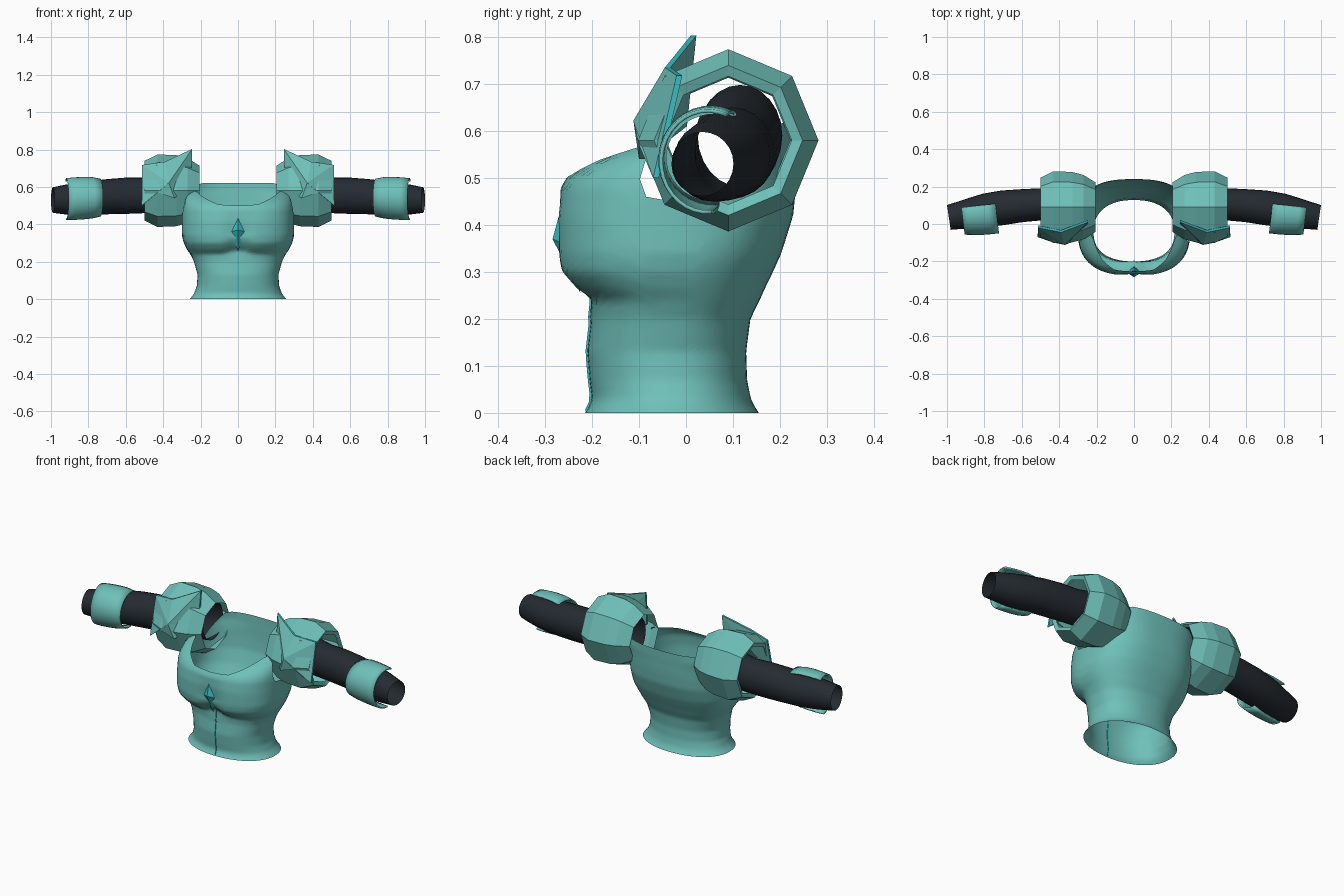
import bpy, math

if "Cube" in bpy.data.objects:
    bpy.data.objects.remove(bpy.data.objects["Cube"])


def material(name, rgb):
    m = bpy.data.materials.new(name)
    m.diffuse_color = (*rgb, 1)
    m.use_nodes = True
    m.node_tree.nodes["Principled BSDF"].inputs["Base Color"].default_value = m.diffuse_color
    return m


TEAL = material("teal_armour", (0.16, 0.53, 0.49))
DARK = material("dark_cloth", (0.018, 0.024, 0.031))
CYAN = material("bright_cyan", (0.04, 0.50, 0.54))


def make(name, verts, faces, mats, smooth=False, mirror=False):
    me = bpy.data.meshes.new(name)
    me.from_pydata(verts, [], faces)
    for m in mats:
        me.materials.append(m)
    ob = bpy.data.objects.new(name, me)
    bpy.context.collection.objects.link(ob)
    for p in me.polygons:
        p.use_smooth = smooth
    if mirror:
        ob.modifiers.new("Mirror", 'MIRROR').use_mirror_merge = False
    return ob


def loft(name, rings, mat, closed=True, **kw):
    """Skin a list of equal-length rings with quads."""
    n = len(rings[0])
    verts = [p for r in rings for p in r]
    faces = []
    for i in range(len(rings) - 1):
        for j in range(n if closed else n - 1):
            k = (j + 1) % n
            faces.append((i * n + j, i * n + k, (i + 1) * n + k, (i + 1) * n + j))
    return make(name, verts, faces, [mat], **kw)


def lerp(table, t, col=1):
    if t <= table[0][0]:
        return table[0][col]
    for a, b in zip(table, table[1:]):
        if t <= b[0]:
            return a[col] + (b[col] - a[col]) * (t - a[0]) / (b[0] - a[0])
    return table[-1][col]


# Torso: height, half width, front y, back y
BODY = [(0, .26, -.215, .155), (.01, .25, -.208, .148), (.03, .235, -.20, .138),
        (.07, .22, -.205, .13), (.13, .216, -.21, .128), (.20, .235, -.202, .137),
        (.24, .255, -.205, .157), (.265, .272, -.24, .168), (.30, .29, -.27, .185),
        (.34, .30, -.276, .203), (.42, .30, -.275, .228), (.48, .30, -.266, .234),
        (.51, .297, -.248, .236), (.54, .293, -.205, .237), (.56, .288, -.155, .238),
        (.58, .28, -.10, .239), (.62, .265, -.07, .24)]
# Rim height by angle from the front: neckline, strap, armhole, back
RIM = [(0, .50), (15, .507), (30, .538), (45, .572), (57, .585), (68, .55), (80, .46),
       (100, .44), (115, .53), (128, .61), (140, .62), (180, .62)]


def torso_point(deg, z):
    a = math.radians(deg)
    s, c = math.sin(a), -math.cos(a)          # s: sideways, c: front (-) to back (+)
    e = .92 - .16 * min(1, z / .4)
    x = lerp(BODY, z) * math.copysign(abs(s) ** e, s)
    mid = math.exp(-(x / .055) ** 2)
    front = lerp(BODY, z - (.025 * mid if .2 < z < .32 else 0), 2)
    back = lerp(BODY, z, 3)
    cy = (front + back) / 2
    y = cy + (back - front) / 2 * math.copysign(abs(c) ** e, c)
    if c < 0:                                 # cleft between the two chest cups
        y += .022 * mid * max(0, 1 - abs(z - .35) / .12)
    return (x, y, z)


ROWS, COLS = 44, 72
rings = []
for i in range(ROWS + 1):
    ring = []
    for j in range(COLS):
        d = 360 * j / COLS
        ring.append(torso_point(d, lerp(RIM, min(d, 360 - d)) * i / ROWS))
    rings.append(ring)
loft("torso_armour", rings, TEAL, smooth=True)

# Chest gem and the thin seam running down from it
make("chest_gem",
     [(0, -.25, .495), (-.038, -.26, .36), (0, -.284, .37), (.038, -.26, .36),
      (0, -.225, .255), (0, -.23, .36)],
     [(0, 1, 2), (0, 2, 3), (4, 2, 1), (4, 3, 2), (0, 5, 1), (0, 3, 5), (4, 1, 5), (4, 5, 3)],
     [CYAN])
seam = []
for i in range(15):
    z = .005 + .255 * i / 14
    y = torso_point(0, z)[1]
    seam.append([(-.003, y + .003, z), (-.003, y - .004, z), (.003, y - .004, z), (.003, y + .003, z)])
loft("front_seam", seam, CYAN)


def ring_x(x, cy, cz, ry, rz, n, a0=0.0, a1=360.0, lean=0.0, closed=True):
    """Ring around the x axis; lean shifts x with y."""
    pts = []
    for j in range(n):
        a = math.radians(a0 + (a1 - a0) * j / (n if closed else n - 1))
        dy = ry * math.cos(a)
        pts.append((x + lean * dy, cy + dy, cz + rz * math.sin(a)))
    return pts


# Sleeves: x, centre y, centre z, radius y, radius z, lean
SLEEVE = [(.24, .115, .59, .09, .108, 0), (.32, .11, .58, .092, .108, 0), (.42, .107, .565, .088, .10, 0),
          (.50, .105, .555, .086, .095, 0), (.60, .098, .553, .088, .097, .05),
          (.70, .087, .548, .092, .094, .1), (.80, .072, .54, .09, .09, .1),
          (.88, .055, .535, .082, .085, .12), (.94, .045, .532, .072, .077, .15),
          (.99, .035, .53, .066, .068, .15)]
loft("sleeve", [ring_x(x, cy, cz, ry, rz, 24, lean=l) for x, cy, cz, ry, rz, l in SLEEVE],
     DARK, smooth=True, mirror=True)

# Forearm guards: curved shells open at the back
GUARD = [(.735, .062, .543, .112, .101), (.78, .058, .542, .113, .111), (.83, .053, .54, .112, .114),
         (.88, .049, .537, .108, .114), (.918, .046, .535, .103, .112)]
guard = loft("forearm_guard",
             [ring_x(x, cy, cz, ry, rz, 20, 66, 275, .12, False) for x, cy, cz, ry, rz in GUARD],
             TEAL, closed=False, smooth=True)
sol = guard.modifiers.new("Thickness", 'SOLIDIFY')
sol.thickness = .008
guard.modifiers.new("Mirror", 'MIRROR').use_mirror_merge = False

# Faceted octagonal shoulder guards: x, radius
SHOULDER = [(.205, .132), (.27, .172), (.33, .188), (.43, .192), (.50, .158), (.492, .135)]
loft("shoulder_guard", [ring_x(x, .09, .58, r, r * 1.01, 8) for x, r in SHOULDER], TEAL, mirror=True)

# Pointed crest on each shoulder, with a bright trailing edge
outline = [(.245, .01, .803), (.39, -.045, .735), (.512, -.02, .718), (.515, -.07, .50),
           (.43, -.10, .57), (.34, -.10, .54), (.25, -.01, .61)]
n = len(outline)
verts = outline + [(x, y + .012, z) for x, y, z in outline] + [(.37, -.112, .622), (.38, -.03, .63)]
faces, idx = [], []
for i in range(n):
    k = (i + 1) % n
    faces += [(2 * n, k, i), (2 * n + 1, n + i, n + k), (i, k, n + k, n + i)]
    idx += [0, 0, 1 if i < 3 or i == n - 1 else 0]
crest = make("shoulder_crest", verts, faces, [TEAL, CYAN], mirror=True)
for p, m in zip(crest.data.polygons, idx):
    p.material_index = m
